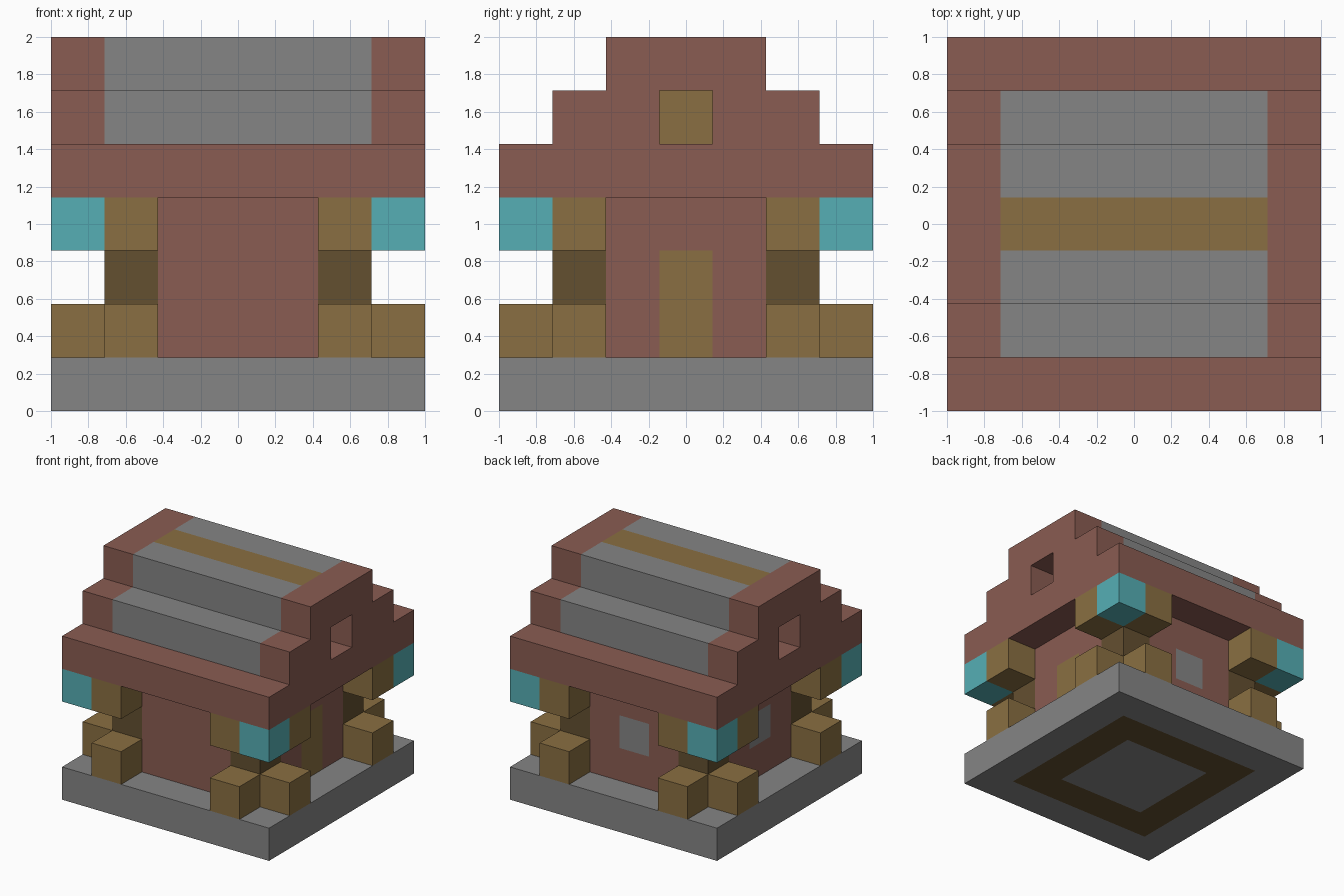
import bpy, bmesh
from mathutils import Vector

if "Cube" in bpy.data.objects:
    bpy.data.objects.remove(bpy.data.objects["Cube"])

UNIT = 2 / 7  # the whole building sits on a 7 x 7 x 7 block grid


def make_material(name, rgb):
    mat = bpy.data.materials.new(name)
    mat.use_nodes = True
    mat.diffuse_color = (*rgb, 1)
    mat.node_tree.nodes["Principled BSDF"].inputs["Base Color"].default_value = (*rgb, 1)
    return mat


STONE = make_material("grey_stone", (0.235, 0.235, 0.235))
BRICK = make_material("red_brick", (0.254, 0.107, 0.084))
WOOD = make_material("light_wood", (0.254, 0.159, 0.054))
DARK = make_material("dark_wood", (0.127, 0.080, 0.030))
GLASS = make_material("cyan_lantern", (0.093, 0.429, 0.462))

AXES = [Vector(a) for a in ((1, 0, 0), (0, 1, 0), (0, 0, 1))]


def build(name, xs, ys, zs, rule):
    """Make the outer skin of a block group; rule gives each block's material or None."""
    blocks = {(x, y, z): rule(x, y, z) for x in xs for y in ys for z in zs}
    blocks = {k: m for k, m in blocks.items() if m}
    mats = list(dict.fromkeys(blocks.values()))
    bm = bmesh.new()
    for cell, mat in blocks.items():
        centre = Vector(cell) + Vector((0, 0, 0.5))
        for i in range(3):
            for sign in (1, -1):
                n = AXES[i] * sign
                if tuple(int(c) for c in Vector(cell) + n) in blocks:
                    continue
                u, v = AXES[(i + 1) % 3] / 2, AXES[(i + 2) % 3] / 2 * sign
                mid = centre + n / 2
                corners = (mid - u - v, mid + u - v, mid + u + v, mid - u + v)
                face = bm.faces.new([bm.verts.new(c * UNIT) for c in corners])
                face.material_index = mats.index(mat)
    bmesh.ops.remove_doubles(bm, verts=bm.verts, dist=0.001)
    mesh = bpy.data.meshes.new(name)
    bm.to_mesh(mesh)
    bm.free()
    for mat in mats:
        mesh.materials.append(mat)
    obj = bpy.data.objects.new(name, mesh)
    bpy.context.collection.objects.link(obj)
    return obj


def block(name, x, y, z, mat, height=1):
    return build(name, [x], [y], range(z, z + height), lambda *c: mat)


FULL, HOUSE = range(-3, 4), range(-2, 3)


# Stone slab with a timber ring under the walls
def slab_rule(x, y, z):
    return DARK if max(abs(x), abs(y)) == 2 else STONE


# Brick walls with a door on the left side, windows at the back and right
def wall_rule(x, y, z):
    if abs(x) == 2 and abs(y) == 2:
        return None
    if (x, y) == (2, 0) and z < 3:
        return WOOD
    if z == 2 and (x, y) in ((0, 2), (-2, 0)):
        return STONE
    return BRICK


# Stepped roof: brick eaves and gables, stone covering, wooden ridge beam
def roof_rule(x, y, z):
    if abs(y) > 7 - z:
        if not (z == 6 and abs(y) <= 1):
            return None
    if z == 4:
        return BRICK
    if abs(x) == 3:
        attic_opening = y == 0 and z == 5
        return None if attic_opening else BRICK
    return WOOD if y == 0 else STONE


build("foundation_slab", FULL, FULL, [0], slab_rule)
build("walls", HOUSE, HOUSE, range(1, 4), wall_rule)
build("roof", FULL, FULL, range(4, 7), roof_rule)

# Corner posts, footings, brackets and lanterns at all four corners
for sx, side in ((1, "left"), (-1, "right")):
    for sy, end in ((-1, "front"), (1, "back")):
        tag = f"{end}_{side}"
        block(f"corner_post_{tag}", 2 * sx, 2 * sy, 1, DARK, height=3)
        block(f"lantern_{tag}", 3 * sx, 3 * sy, 3, GLASS)
        for z, part in ((1, "footing"), (3, "bracket")):
            block(f"{part}_{tag}_end", 2 * sx, 3 * sy, z, WOOD)
            block(f"{part}_{tag}_side", 3 * sx, 2 * sy, z, WOOD)
